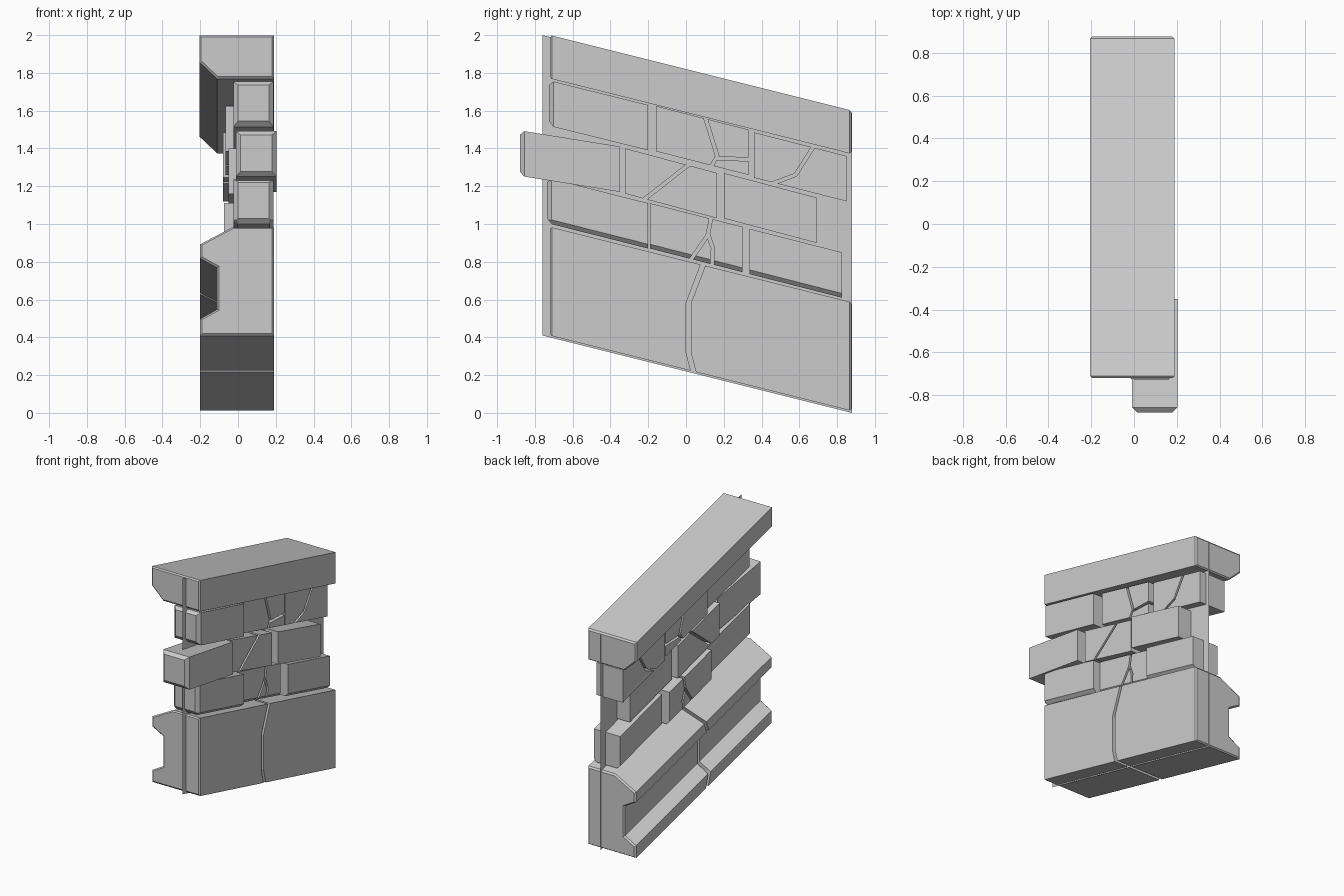
import bpy, bmesh
from mathutils import Vector

if "Cube" in bpy.data.objects:
    bpy.data.objects.remove(bpy.data.objects["Cube"])

SLOPE = 0.25  # the whole wall descends toward +y


def finish(name, bm):
    bmesh.ops.recalc_face_normals(bm, faces=bm.faces)
    me = bpy.data.meshes.new(name)
    bm.to_mesh(me)
    bm.free()
    ob = bpy.data.objects.new(name, me)
    bpy.context.collection.objects.link(ob)
    return ob


def prism(rings):
    """Solid between two matching rings of points."""
    bm = bmesh.new()
    a, b = [[bm.verts.new(p) for p in r] for r in rings]
    n = len(a)
    bm.faces.new(a)
    bm.faces.new(b[::-1])
    for i in range(n):
        bm.faces.new((a[i], b[i], b[(i + 1) % n], a[(i + 1) % n]))
    bmesh.ops.recalc_face_normals(bm, faces=bm.faces)
    return bm


def bevel(bm, test, width):
    edges = [e for e in bm.edges if test(*[v.co for v in e.verts])]
    bmesh.ops.bevel(bm, geom=edges, offset=width, segments=1, affect='EDGES')


def course(name, profile, y0=-0.72, y1=0.875):
    """Long sloping stone course with an x-z profile and chamfered ends."""
    bm = prism([[(x, y, z - SLOPE * (y - y0)) for x, z in profile] for y in (y0, y1)])
    bevel(bm, lambda a, b: abs(a.y - b.y) < 1e-4, 0.01)
    return finish(name, bm)


def brick(name, x, y0, y1, z0, z1, h=0.24, end=False, foot=False):
    w = 0.213
    bm = prism([[(x, y, z - h), (x + w, y, z - h), (x + w, y, z), (x, y, z)]
                for y, z in ((y0, z0), (y1, z1))])
    if end:    # chamfer on the exposed front end
        bevel(bm, lambda a, b: max(a.y, b.y) < y0 + 1e-4, 0.024)
    if foot:   # chamfer along the lower long edges
        bevel(bm, lambda a, b: abs(a.x - b.x) < 1e-4 and abs(a.y - b.y) > 0.3
              and a.z + b.z < z0 + z1 - h, 0.022)
    return finish(name, bm)


def crack(ob, path, w=0.018):
    """Cut a thin crack following a y-z path right through a stone."""
    pts = [Vector(p) for p in path]
    left, right = [], []
    for i, p in enumerate(pts):
        d = (pts[min(i + 1, len(pts) - 1)] - pts[max(i - 1, 0)]).normalized()
        n = Vector((-d.y, d.x)) * w / 2
        left.append(p + n)
        right.append(p - n)
    ring = left + right[::-1]
    cutter = finish("crack_cutter", prism([[(x, p.x, p.y) for p in ring] for x in (-0.4, 0.4)]))
    cutter.hide_render = True
    m = ob.modifiers.new("crack", 'BOOLEAN')
    m.operation, m.solver, m.object = 'DIFFERENCE', 'EXACT', cutter
    bpy.context.view_layer.update()
    me = bpy.data.meshes.new_from_object(ob.evaluated_get(bpy.context.evaluated_depsgraph_get()))
    ob.modifiers.clear()
    ob.data = me
    bpy.data.objects.remove(cutter)


# Coping stone on top
course("coping", [(0.19, 2.0), (-0.205, 2.0), (-0.205, 1.86), (-0.11, 1.77), (0.19, 1.77)])

# Grooved base course, split by a crack
base = course("base", [(0.19, 0.41), (0.19, 0.985), (-0.03, 0.985), (-0.2, 0.895), (-0.2, 0.82),
                       (-0.11, 0.77), (-0.11, 0.55), (-0.2, 0.5), (-0.2, 0.41)])
crack(base, [(0.12, 0.87), (0.085, 0.77), (0.013, 0.58), (0.013, 0.32), (0.06, 0.14)], 0.025)

# Thin core panel behind the bricks
core = bmesh.new()
core.faces.new([core.verts.new((0.08, y, z)) for y, z in
                ((-0.76, 0.41), (0.88, 0.0), (0.88, 1.59), (-0.76, 2.0))])
finish("core_panel", core)

# Three brick rows: x, y start, y end, top z at start, top z at end
rows = {
    "top": [(-0.025, -0.725, -0.2, 1.76, 1.63), (-0.065, -0.16, 0.33, 1.625, 1.5),
            (-0.08, 0.36, 0.85, 1.485, 1.36)],
    "middle": [(-0.01, -0.88, -0.35, 1.495, 1.41), (-0.05, -0.32, 0.165, 1.4, 1.27),
               (-0.025, 0.2, 0.69, 1.27, 1.14)],
    "lower": [(-0.025, -0.735, -0.2, 1.245, 1.11), (-0.075, -0.19, 0.3, 1.11, 0.985),
              (-0.04, 0.335, 0.825, 0.975, 0.85)],
}
bricks = {}
for row, specs in rows.items():
    for i, s in enumerate(specs):
        bricks[row, i] = brick(f"{row}_brick_{i + 1}", *s, end=(i == 0), foot=(row == "lower"))

# Cracks in the bricks
crack(bricks["top", 1], [(0.085, 1.62), (0.165, 1.36), (0.12, 1.28)])
crack(bricks["top", 1], [(0.15, 1.348), (0.4, 1.34)])
crack(bricks["top", 2], [(0.72, 1.48), (0.58, 1.26), (0.42, 1.2)])
crack(bricks["middle", 1], [(0.06, 1.35), (-0.26, 1.1)])
crack(bricks["lower", 1], [(0.14, 1.07), (0.115, 0.94), (-0.01, 0.76)])
crack(bricks["lower", 1], [(0.115, 0.95), (0.143, 0.87), (0.135, 0.73)])
